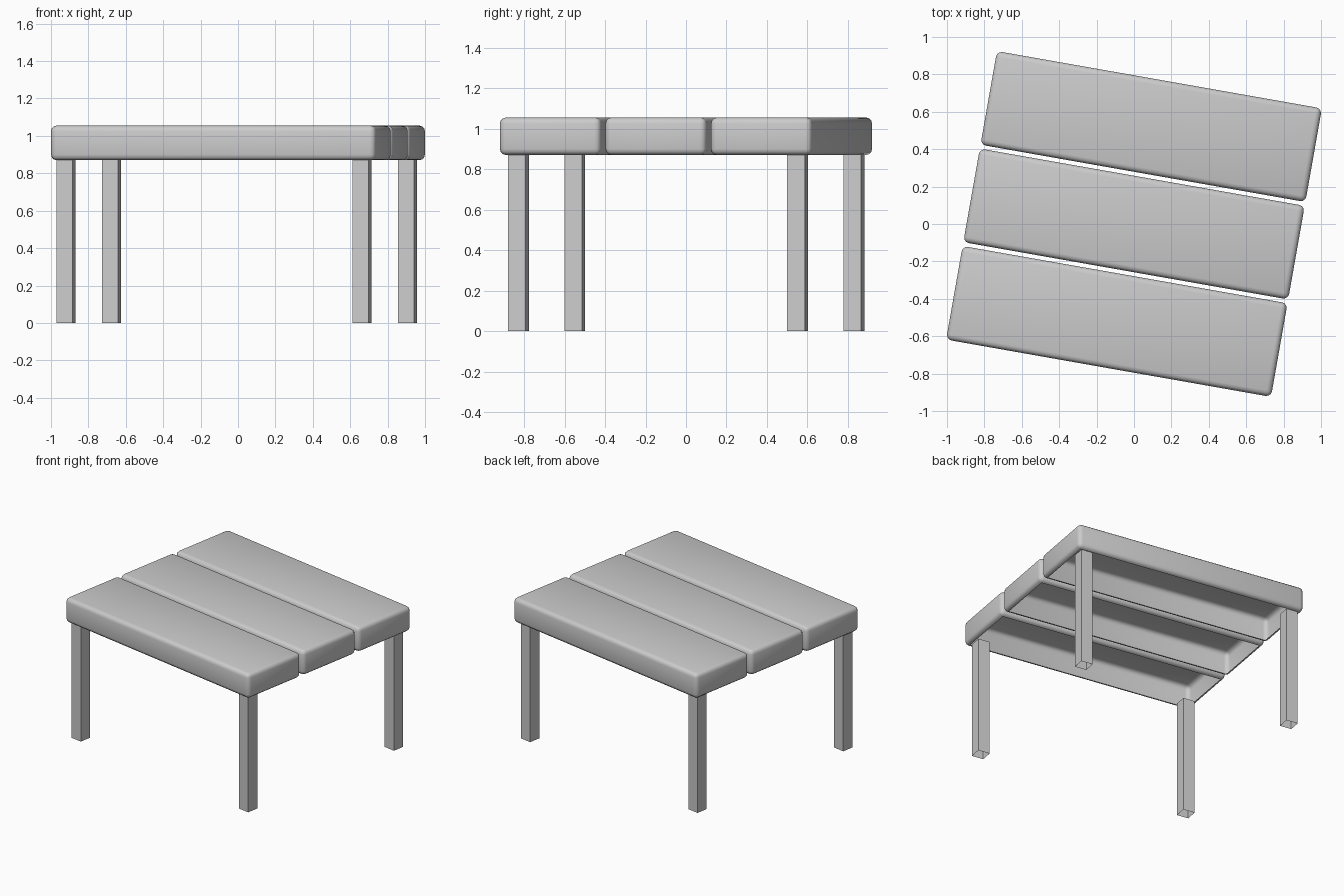
import bpy, bmesh
from math import radians
from mathutils import Matrix

if "Cube" in bpy.data.objects:
    bpy.data.objects.remove(bpy.data.objects["Cube"])

TURN = Matrix.Rotation(radians(-10), 4, 'Z')


def open_box(name, size, centre, open_faces, bevel=0.0):
    """Box shell, optionally rounded, missing the faces that point along open_faces (+1/-1 in z)."""
    bm = bmesh.new()
    bmesh.ops.create_cube(bm, size=1)
    bmesh.ops.scale(bm, vec=size, verts=bm.verts)
    if bevel:
        bmesh.ops.bevel(bm, geom=bm.edges[:], offset=bevel, segments=3,
                        profile=0.5, affect='EDGES')
    bm.normal_update()
    gone = [f for f in bm.faces
            if any(f.normal.z * s > 0.99 and abs(f.calc_center_median().z - s * size[2] / 2) < 1e-4
                   for s in open_faces)]
    bmesh.ops.delete(bm, geom=gone, context='FACES')
    bmesh.ops.translate(bm, vec=centre, verts=bm.verts)
    bm.transform(TURN)
    mesh = bpy.data.meshes.new(name)
    bm.to_mesh(mesh)
    bm.free()
    obj = bpy.data.objects.new(name, mesh)
    bpy.context.collection.objects.link(obj)
    return obj


# Three rounded planks, hollow underneath
for label, i in (("front", -1), ("middle", 0), ("back", 1)):
    plank = open_box(f"{label}_plank", (1.764, 0.508, 0.185),
                     (0, i * 0.529, 0.9625), (-1,), bevel=0.03)
    bpy.ops.object.select_all(action='DESELECT')
    plank.select_set(True)
    bpy.context.view_layer.objects.active = plank
    bpy.ops.object.shade_smooth_by_angle(angle=radians(35))

# Four square tube legs
for depth, y in (("front", -0.7), ("back", 0.7)):
    for side, x in (("left", -0.81), ("right", 0.797)):
        open_box(f"{depth}_{side}_leg", (0.088, 0.088, 0.875),
                 (x, y, 0.4375), (-1, 1))
